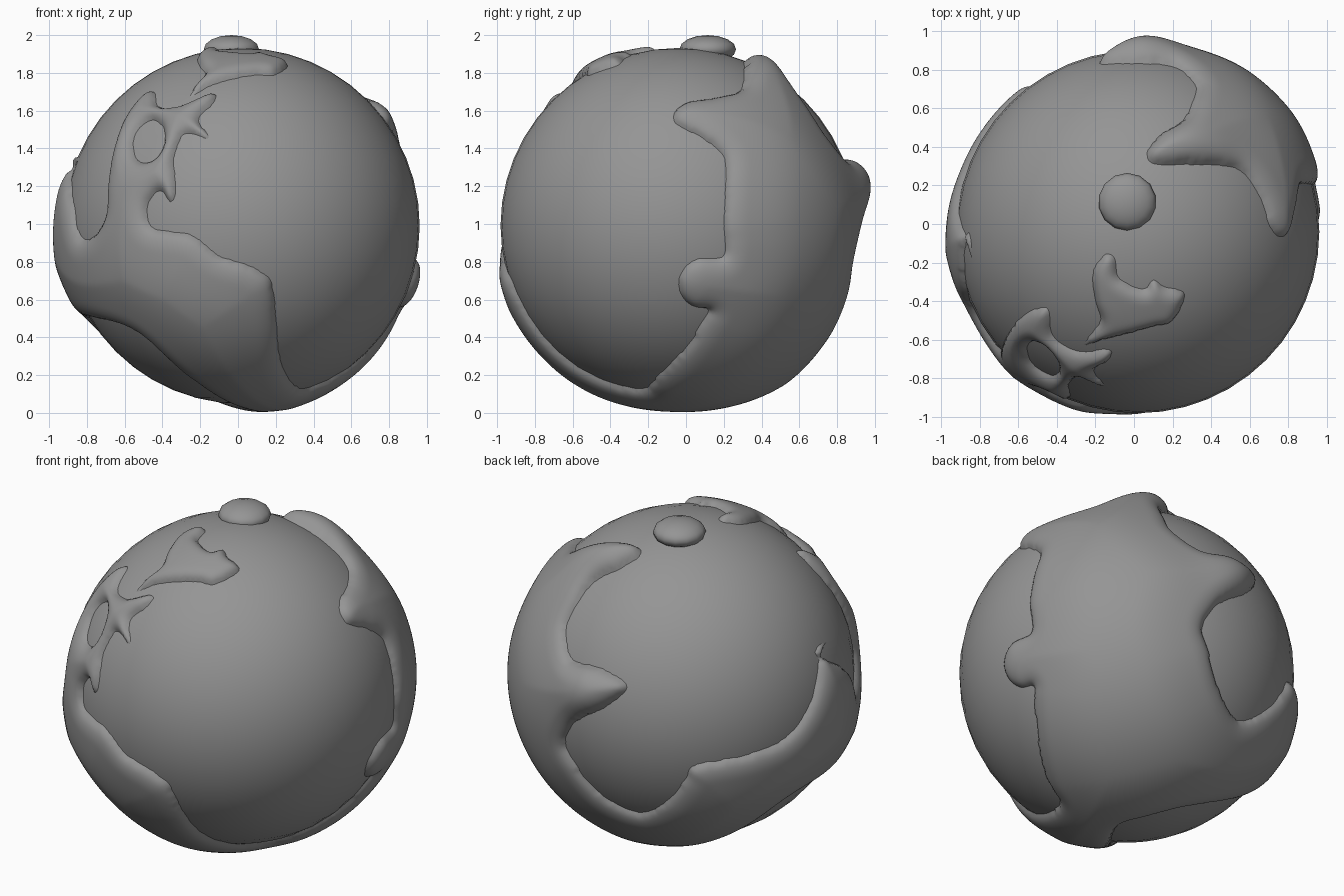
import bpy, bmesh, math
from mathutils import Vector
from mathutils.kdtree import KDTree

if "Cube" in bpy.data.objects:
    bpy.data.objects.remove(bpy.data.objects["Cube"])

C, R = Vector((0.02, -0.04, 0.99)), 0.94      # ocean sphere
POLE = Vector((0.5, -0.8, 0.3)).normalized()  # a point in open ocean

GREY = bpy.data.materials.new("dark_grey")
GREY.diffuse_color = (0.3, 0.3, 0.3, 1)
GREY.use_nodes = True
GREY.node_tree.nodes["Principled BSDF"].inputs["Base Color"].default_value = GREY.diffuse_color


def view(azimuth, elevation):
    """Return a function placing view coordinates (u, v) on the sphere."""
    a, e = math.radians(azimuth), math.radians(elevation)
    right = Vector((math.cos(a), math.sin(a), 0))
    d = Vector((math.sin(a) * math.cos(e), -math.cos(a) * math.cos(e), math.sin(e)))
    up = d.cross(right)

    def place(*uv):
        out = []
        for u, v in uv:
            q = Vector((0, 0, 1)) + right * u + up * v - C
            q -= d * q.dot(d)
            q += d * math.sqrt(max(R * R - q.length_squared, 0))
            out.append(q.normalized())
        return out
    return place


def front(*p):
    return view(0, 0)(*[(x, z - 1) for x, z in p])


def side(*p):
    return view(90, 0)(*[(y, z - 1) for y, z in p])


top = view(0, 90)
back_left = view(215, 25)
below = view(145, -25)


def smooth_loop(pts, n=12):
    """Closed Catmull-Rom loop on the unit sphere."""
    out, m = [], len(pts)
    for i in range(m):
        a, b, c, d = (pts[(i + k) % m] for k in (-1, 0, 1, 2))
        for s in range(n):
            t = s / n
            p = (b * 2 + (c - a) * t + (a * 2 - b * 5 + c * 4 - d) * t * t
                 + (b * 3 - a - c * 3 + d) * t ** 3)
            out.append(p.normalized())
    return out


AX = POLE.orthogonal().normalized()
AY = POLE.cross(AX)


def flat(p):
    k = 1 / max(1 - p.dot(POLE), 1e-6)
    return p.dot(AX) * k, p.dot(AY) * k


# Highlands: direction, extra height, spread
HILLS = [((Vector(p) - C).normalized(), h, s) for p, h, s in (
    ((.05, .95, 1.22), .05, .2), ((.28, .42, 1.85), .045, .25))]


def land(name, outlines, rim, swell, width):
    """Raised rounded shell inside the outlines (even-odd, so lakes work)."""
    loops = [smooth_loop(o) for o in outlines]
    pts = [p for lp in loops for p in lp]
    kd = KDTree(len(pts))
    for i, p in enumerate(pts):
        kd.insert(p, i)
    kd.balance()
    edges = []
    for lp in loops:
        f = [flat(p) for p in lp[::3]]
        edges += [(*f[i - 1], *f[i]) for i in range(len(f))]

    bm = bmesh.new()
    bmesh.ops.create_icosphere(bm, subdivisions=7, radius=1)
    dead = []
    for v in bm.verts:
        p = v.co.normalized()
        x, y = flat(p)
        inside = False
        for x1, y1, x2, y2 in edges:
            if (y1 > y) != (y2 > y) and x < (x2 - x1) * (y - y1) / (y2 - y1) + x1:
                inside = not inside
        dist = kd.find(p)[2] * R
        if inside:
            t, s = min(dist / width, 1), min(dist / 0.4, 1)
            dome = math.sqrt(1 - (1 - t) ** 2)
            h = rim * dome + swell * s * s * (3 - 2 * s)
            if swell:
                h += dome * sum(k * math.exp(-((p - q).length / w) ** 2) for q, k, w in HILLS)
        else:
            h = -1.2 * dist
            if dist > 0.05:
                dead.append(v)
        v.co = C + p * (R + h - 0.002)
    bmesh.ops.delete(bm, geom=dead, context='VERTS')
    for _ in range(2):
        bmesh.ops.smooth_vert(bm, verts=[v for v in bm.verts if not v.is_boundary], factor=0.3,
                              use_axis_x=True, use_axis_y=True, use_axis_z=True)
    for f in bm.faces:
        f.smooth = True
    me = bpy.data.meshes.new(name)
    bm.to_mesh(me)
    bm.free()
    me.materials.append(GREY)
    bpy.context.collection.objects.link(bpy.data.objects.new(name, me))


def ball(name, loc, r, squash, seg, rings):
    bpy.ops.mesh.primitive_uv_sphere_add(segments=seg, ring_count=rings, radius=r, location=loc)
    o = bpy.context.object
    o.name = name
    o.scale.z = squash
    o.data.materials.append(GREY)
    bpy.ops.object.shade_smooth()


# Ocean
ball("ocean", C, R + 0.002, 1, 48, 24)

# Main joined continents: one coastline followed all the way round
coast = (
    front((-.865, 1.33), (-.87, 1.12), (-.83, .93), (-.75, .94), (-.69, 1.05), (-.68, 1.2),
          (-.65, 1.38), (-.57, 1.58), (-.45, 1.7), (-.42, 1.62), (-.3, 1.62), (-.13, 1.69),
          (-.13, 1.64), (-.21, 1.55), (-.15, 1.45), (-.28, 1.48), (-.34, 1.35), (-.33, 1.2),
          (-.35, 1.11), (-.41, 1.18), (-.48, 1.1), (-.45, .98), (-.25, .94), (-.1, .83),
          (.05, .78), (.17, .7), (.2, .5), (.22, .3), (.27, .18), (.35, .13), (.5, .19))
    + side((0, .35), (.1, .5), (.12, .55), (.03, .57), (-.03, .64), (-.03, .73), (.05, .81),
           (.19, .82), (.21, .9), (.2, 1), (.21, 1.2), (.2, 1.36),
           (.08, 1.46), (-.05, 1.53), (-.06, 1.59), (.01, 1.64))
    + top((.65, .15), (.55, .28), (.4, .31), (.13, .31), (.07, .36), (.13, .45),
          (.25, .53), (.3, .62), (.32, .72))
    + back_left((-.64, .07), (-.51, .03), (-.37, -.04), (-.34, -.1), (-.45, -.19),
                (-.62, -.275), (-.68, -.4), (-.62, -.52), (-.48, -.685), (-.26, -.79),
                (-.09, -.71), (0, -.6), (.06, -.52), (.36, -.46), (.555, -.375),
                (.67, -.235), (.725, -.095), (.755, .1), (.81, .2)))
bay = front(*[(-.47 + .085 * math.cos(t) + .02 * math.sin(t), 1.435 + .115 * math.sin(t))
              for t in [k * math.pi / 4 for k in range(8)]])
south_sea = (front((-.81, .51), (-.7, .5), (-.5, .42), (-.25, .2), (-.08, .09))
             + below((-.08, -.89), (.02, -.85), (.26, -.78), (.5, -.72), (.7, -.63)))
land("continents", [coast, bay, south_sea], 0.05, 0.025, 0.11)

# Northern island
island = top((-.15, -.16), (-.1, -.18), (-.08, -.28), (.05, -.34), (.1, -.29), (.16, -.33),
             (.26, -.36), (.2, -.5), (.1, -.53), (-.05, -.57), (-.2, -.61), (-.27, -.65),
             (-.23, -.58), (-.17, -.5), (-.2, -.4), (-.21, -.25))
land("north_island", [island], 0.045, 0, 0.07)

# Polar cap
ball("polar_cap", (-.035, .115, 1.925), 0.15, 0.5, 14, 8)
